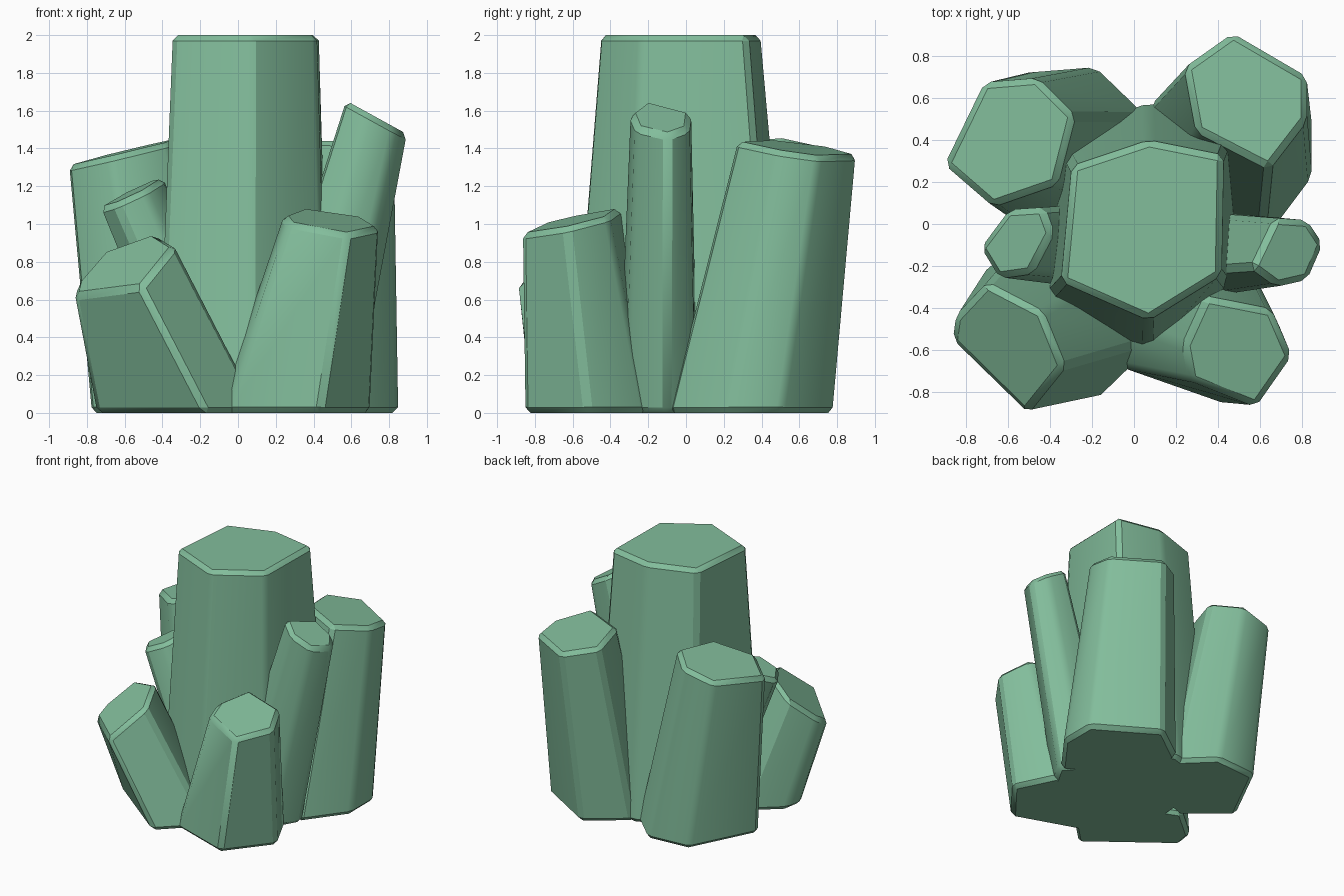
import bpy, bmesh, math

if "Cube" in bpy.data.objects:
    bpy.data.objects.remove(bpy.data.objects["Cube"])

mat = bpy.data.materials.new("green_crystal")
mat.diffuse_color = (0.225, 0.51, 0.33, 1)
mat.use_nodes = True
mat.node_tree.nodes["Principled BSDF"].inputs["Base Color"].default_value = mat.diffuse_color


def crystal(name, outline, tip_z, slope, base, spread, grow=1.055, bevel=0.03):
    """Tapered, leaning prism: the tilted top outline widens down to a flat base."""
    xs = [p[0] for p in outline]
    ys = [p[1] for p in outline]
    cx, cy = (min(xs) + max(xs)) / 2, (min(ys) + max(ys)) / 2
    bm = bmesh.new()
    top, bottom = [], []
    for x, y in outline:
        dx, dy = (x - cx) * grow, (y - cy) * grow
        z = tip_z + slope[0] * dx + slope[1] * dy
        top.append(bm.verts.new((cx + dx, cy + dy, z)))
        bottom.append(bm.verts.new((base[0] + dx * spread[0], base[1] + dy * spread[1], 0)))
    bm.faces.new(top)
    bm.faces.new(bottom[::-1])
    n = len(top)
    for i in range(n):
        j = (i + 1) % n
        bm.faces.new((top[i], bottom[i], bottom[j], top[j]))
    bmesh.ops.recalc_face_normals(bm, faces=bm.faces[:])
    # Narrow chamfer on every edge
    bmesh.ops.bevel(bm, geom=bm.edges[:], offset=bevel, offset_type='OFFSET',
                    segments=1, profile=0.5, affect='EDGES', clamp_overlap=True)
    me = bpy.data.meshes.new(name)
    bm.to_mesh(me)
    bm.free()
    me.materials.append(mat)
    ob = bpy.data.objects.new(name, me)
    bpy.context.collection.objects.link(ob)
    bpy.context.view_layer.objects.active = ob
    ob.select_set(True)
    bpy.ops.object.shade_smooth_by_angle(angle=math.radians(30))
    ob.select_set(False)
    return ob


# Tall centre crystal
crystal("main_crystal",
        [(.07, .39), (.42, .32), (.41, -.24), (.07, -.45), (-.34, -.27), (-.29, .27)],
        2.0, (0, 0), (.03, -.02), (1.18, 1.4), grow=1.02)

# Medium crystals behind
crystal("back_left_crystal",
        [(-.71, .66), (-.47, .68), (-.30, .51), (-.38, .20), (-.67, .10), (-.89, .29)],
        1.385, (.24, .02), (-.36, .345), (1.37, 1.32))
crystal("back_right_crystal",
        [(.476, .895), (.81, .70), (.81, .50), (.64, .28), (.31, .45), (.257, .74)],
        1.405, (-.1, -.14), (.46, .345), (1.33, 1.37))

# Short crystals in front
crystal("front_right_crystal",
        [(.35, -.36), (.65, -.42), (.74, -.63), (.58, -.86), (.28, -.74), (.25, -.58)],
        1.015, (-.1, .22), (.295, -.49), (1.6, 1.4))
crystal("front_left_crystal",
        [(-.70, -.30), (-.45, -.43), (-.35, -.68), (-.52, -.89), (-.855, -.56), (-.84, -.45)],
        .77, (.62, .50), (-.31, -.43), (1.65, 1.3))

# Thin side crystals
crystal("right_thin_crystal",
        [(.68, .01), (.82, .0), (.885, -.10), (.82, -.25), (.69, -.28), (.58, -.20)],
        1.565, (-.55, 0), (.33, -.15), (1.75, 1.3), grow=1.13)
crystal("left_thin_crystal",
        [(-.60, .05), (-.45, .06), (-.41, -.05), (-.50, -.22), (-.64, -.24), (-.72, -.11)],
        1.165, (.45, .1), (-.06, -.1), (1.35, 1.3), grow=1.13)
